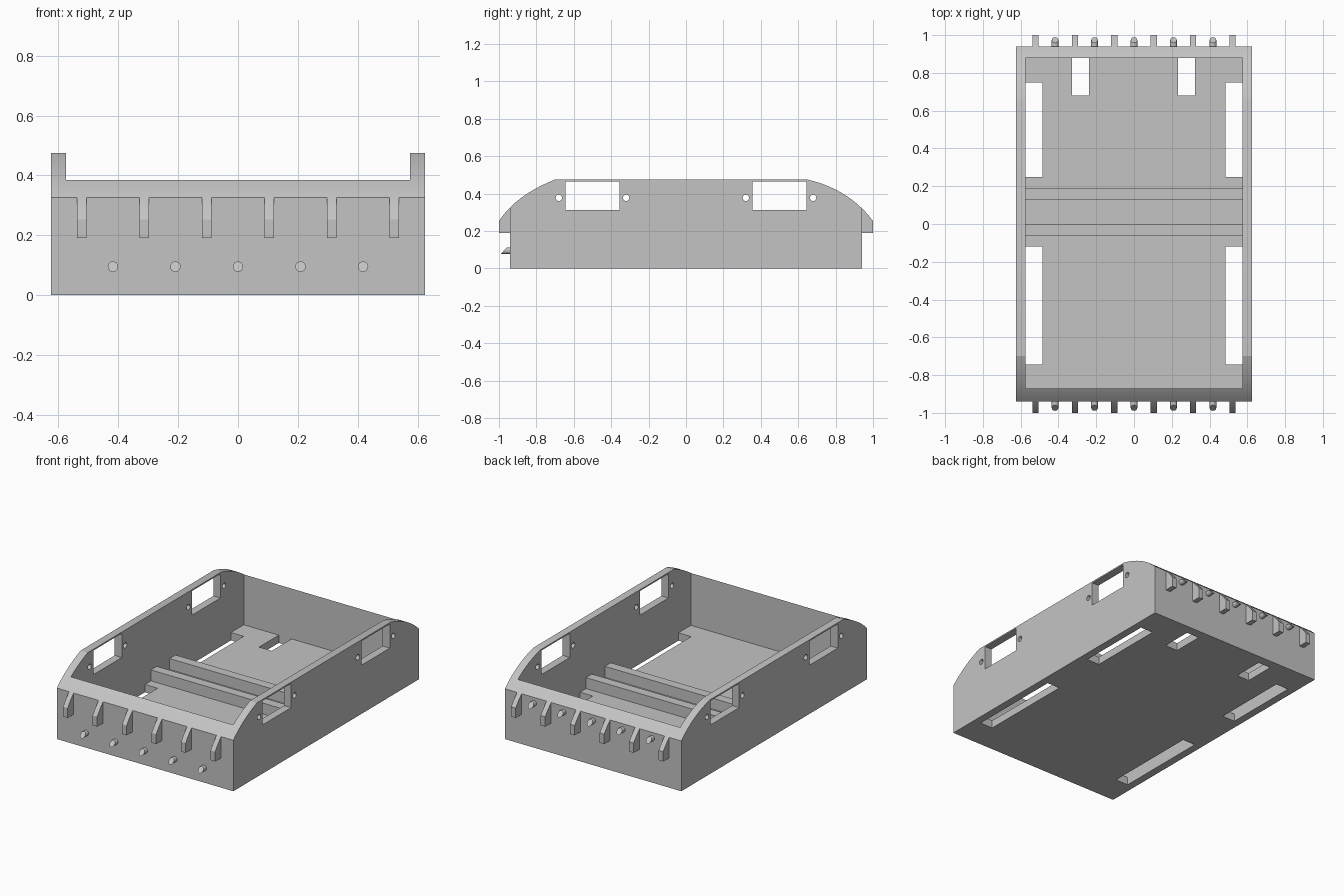
import bpy, bmesh, math
from mathutils import Matrix

if "Cube" in bpy.data.objects:
    bpy.data.objects.remove(bpy.data.objects["Cube"])

grey = bpy.data.materials.new("light grey")
grey.diffuse_color = (0.55, 0.55, 0.55, 1)
grey.use_nodes = True
grey.node_tree.nodes["Principled BSDF"].inputs["Base Color"].default_value = grey.diffuse_color

W, L = 0.625, 0.94          # half width and half length of the tray
TOP, TIP = 0.475, 0.253     # wall height and curve height at the fin tips


def bezier_z(y, start, mid, end):
    """Height of a quadratic curve at position y."""
    (y0, z0), (y1, z1), (y2, z2) = start, mid, end
    a, b, c = y0 - 2 * y1 + y2, 2 * (y1 - y0), y0 - y
    t = 2 * -c / (b + math.sqrt(max(b * b - 4 * a * c, 0)))
    return (1 - t) ** 2 * z0 + 2 * t * (1 - t) * z1 + t * t * z2


def rim_z(y):
    """Rounded rim line seen from the side."""
    if y < -0.7:
        return bezier_z(y, (-1, TIP), (-0.91, 0.392), (-0.7, TOP))
    if y > 0.65:
        return bezier_z(y, (0.65, TOP), (0.875, 0.422), (1, TIP))
    return TOP


def rim(y0, y1, n):
    return [(y, rim_z(y)) for y in (y0 + (y1 - y0) * i / n for i in range(n + 1))]


def finish(name, bm):
    bmesh.ops.recalc_face_normals(bm, faces=bm.faces)
    me = bpy.data.meshes.new(name)
    bm.to_mesh(me)
    bm.free()
    me.materials.append(grey)
    ob = bpy.data.objects.new(name, me)
    bpy.context.collection.objects.link(ob)
    return ob


def extrude_x(name, profile, x0, x1):
    bm = bmesh.new()
    face = bm.faces.new([bm.verts.new((x0, y, z)) for y, z in profile])
    out = bmesh.ops.extrude_face_region(bm, geom=[face])
    moved = [v for v in out["geom"] if isinstance(v, bmesh.types.BMVert)]
    bmesh.ops.translate(bm, verts=moved, vec=(x1 - x0, 0, 0))
    return finish(name, bm)


def box(name, x0, x1, y0, y1, z0, z1):
    return extrude_x(name, [(y0, z0), (y1, z0), (y1, z1), (y0, z1)], x0, x1)


def cylinder(name, radius, depth, rotation, location, sides=16):
    bm = bmesh.new()
    bmesh.ops.create_cone(bm, cap_ends=True, segments=sides, radius1=radius,
                          radius2=radius, depth=depth,
                          matrix=Matrix.Translation(location) @ rotation)
    return finish(name, bm)


def cut(target, cutter):
    mod = target.modifiers.new("cut", 'BOOLEAN')
    mod.operation, mod.solver, mod.object = 'DIFFERENCE', 'EXACT', cutter
    bpy.ops.object.select_all(action='DESELECT')
    bpy.context.view_layer.objects.active = target
    target.select_set(True)
    bpy.ops.object.modifier_apply(modifier=mod.name)
    bpy.data.objects.remove(cutter)


def smooth(ob):
    bpy.ops.object.select_all(action='DESELECT')
    bpy.context.view_layer.objects.active = ob
    ob.select_set(True)
    bpy.ops.object.shade_smooth_by_angle(angle=math.radians(20))


# Tray body with rounded rim, hollowed out
outline = [(-L, 0)] + rim(-L, -0.7, 12) + rim(0.65, L, 12) + [(L, 0)]
tray = extrude_x("tray", outline, -W, W)
cut(tray, box("hollow", -0.575, 0.575, -0.87, 0.88, 0.05, 0.7))

# Floor slots along the side walls and at the back
for s in (-1, 1):
    for y0, y1 in ((-0.745, -0.12), (0.25, 0.75)):
        x0, x1 = sorted((s * 0.485, s * 0.575))
        cut(tray, box("slot", x0, x1, y0, y1, -0.1, 0.2))
for x0 in (-0.327, 0.233):
    cut(tray, box("slot", x0, x0 + 0.09, 0.68, 0.88, -0.1, 0.2))

# Side windows with a screw hole at each end
turn_x = Matrix.Rotation(math.pi / 2, 4, 'Y')
turn_y = Matrix.Rotation(math.pi / 2, 4, 'X')
for s in (-1, 1):
    y0, y1 = sorted((s * 0.355, s * 0.643))
    cut(tray, box("window", -1, 1, y0, y1, 0.312, 0.466))
    for y in (0.32, 0.68):
        cut(tray, cylinder("hole", 0.017, 2, turn_x, (0, s * y, 0.377)))
smooth(tray)

# Cross ribs on the floor
for name, y0 in (("front_rib", -0.06), ("back_rib", 0.13)):
    box(name, -0.575, 0.575, y0, y0 + 0.06, 0.05, 0.12)

# Fins and slant-tipped pegs on both end walls
for end, s, peg_z in (("front", -1, 0.095), ("back", 1, 0.285)):
    for i in range(6):
        x = (i - 2.5) * 0.209
        fin = extrude_x(end + "_fin", rim(s * L, s, 5) + [(s, 0.19), (s * L, 0.19)],
                        x - 0.016, x + 0.016)
        smooth(fin)
    for i in range(5):
        peg = cylinder(end + "_peg", 0.0175, 0.07, turn_y,
                       ((i - 2) * 0.209, s * 0.94, peg_z))
        for v in peg.data.vertices:
            if abs(v.co.y) > L:
                v.co.y = s * (0.974 - 0.85 * (v.co.z - peg_z))
        smooth(peg)
